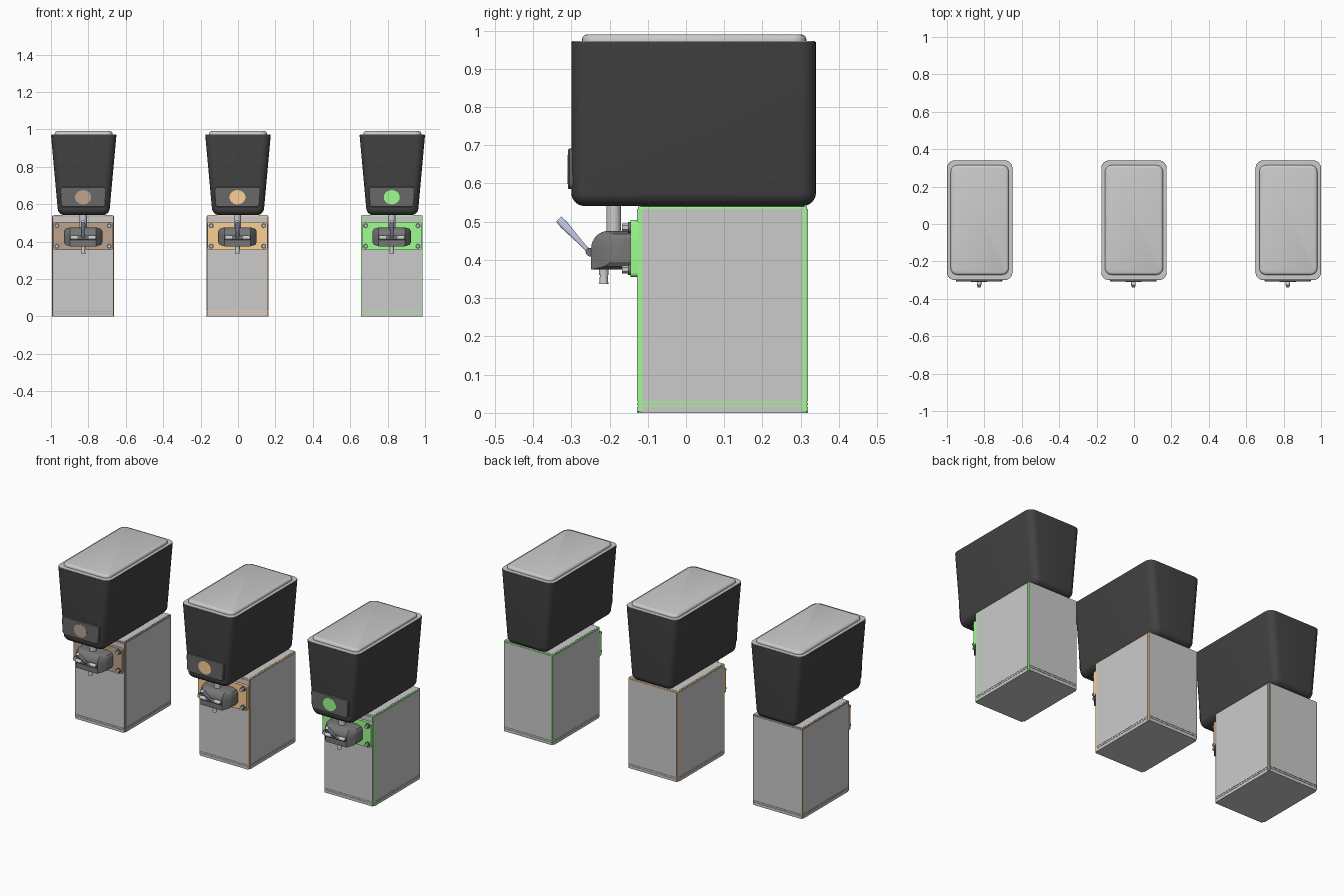
import bpy, bmesh
from math import sin, cos, pi
from mathutils import Vector, Matrix

if "Cube" in bpy.data.objects:
    bpy.data.objects.remove(bpy.data.objects["Cube"])


def material(name, rgb):
    m = bpy.data.materials.new(name)
    m.diffuse_color = (*rgb, 1)
    m.use_nodes = True
    m.node_tree.nodes["Principled BSDF"].inputs["Base Color"].default_value = m.diffuse_color
    return m


def finish(name, bm, mat=None, angle=None):
    bmesh.ops.recalc_face_normals(bm, faces=bm.faces)
    me = bpy.data.meshes.new(name)
    bm.to_mesh(me)
    bm.free()
    ob = bpy.data.objects.new(name, me)
    bpy.context.collection.objects.link(ob)
    if mat:
        me.materials.append(mat)
    if angle:
        bpy.ops.object.select_all(action='DESELECT')
        ob.select_set(True)
        bpy.context.view_layer.objects.active = ob
        bpy.ops.object.shade_smooth_by_angle(angle=angle)
    return ob


def box(name, x, y, z, mat=None, bevel=0):
    """Box from (min, max) ranges, optionally with bevelled edges."""
    bm = bmesh.new()
    bmesh.ops.create_cube(bm, size=1)
    for v in bm.verts:
        v.co = [r[0] + (c + .5) * (r[1] - r[0]) for r, c in zip((x, y, z), v.co)]
    if bevel:
        bmesh.ops.bevel(bm, geom=bm.edges[:], offset=bevel, segments=2,
                        profile=.5, affect='EDGES')
    return finish(name, bm, mat)


def loft(name, rings, mat=None, angle=.6):
    """Skin a list of equal-length rings and cap both ends."""
    bm = bmesh.new()
    vs = [[bm.verts.new(p) for p in ring] for ring in rings]
    n = len(vs[0])
    for a, b in zip(vs, vs[1:]):
        for i in range(n):
            j = (i + 1) % n
            bm.faces.new((a[i], a[j], b[j], b[i]))
    bm.faces.new(vs[0])
    bm.faces.new(vs[-1])
    return finish(name, bm, mat, angle)


def rod(name, p, q, r, mat=None, sides=20, r2=None):
    p, q = Vector(p), Vector(q)
    d = q - p
    bm = bmesh.new()
    rot = d.to_track_quat('Z', 'Y').to_matrix().to_4x4()
    bmesh.ops.create_cone(bm, cap_ends=True, segments=sides, radius1=r,
                          radius2=r if r2 is None else r2, depth=d.length,
                          matrix=Matrix.Translation((p + q) / 2) @ rot)
    return finish(name, bm, mat, .6 if sides > 8 else None)


def rounded(hx, hy, r, n=6):
    """Rounded rectangle outline, as 2D points."""
    pts = []
    for k, (sx, sy) in enumerate(((1, 1), (-1, 1), (-1, -1), (1, -1))):
        for i in range(n + 1):
            a = (k + i / n) * pi / 2
            pts.append((sx * (hx - r) + r * cos(a), sy * (hy - r) + r * sin(a)))
    return pts


black = material("tank_black", (.055, .055, .055))
dark = material("valve_dark", (.18, .18, .18))
badge_dark = material("badge_dark", (.14, .14, .14))
blue = material("lever_blue", (.55, .6, .8))


def base(s, cx, trim):
    # coloured core shows as seams between the grey panels
    box("base_trim_" + s, (cx - .164, cx + .164), (-.126, .317), (.002, .54), trim, .003)
    for z0, z1, part in ((0, .016, "foot"), (.019, .026, "strip"), (.030, .533, "panel")):
        for sx, side in ((-1, "left"), (1, "right")):
            xs = sorted((cx + sx * .155, cx + sx * .1655))
            box(f"base_{side}_{part}_{s}", xs, (-.115, .306), (z0, z1))
        for y, side in (((-.128, -.12), "front"), ((.31, .319), "back")):
            box(f"base_{side}_{part}_{s}", (cx - .159, cx + .159), y, (z0, z1))
    box("base_bottom_" + s, (cx - .16, cx + .16), (-.122, .313), (0, .01))
    box("base_top_" + s, (cx - .157, cx + .157), (-.119, .31), (.53, .541))


def tank(s, cx):
    z0, z1, cy, rad = .541, .97, .02, .035
    rings = []
    levels = [(z0 + rad * (1 - cos(i * pi / 12)), rad * (1 - sin(i * pi / 12))) for i in range(7)]
    for z, inset in levels + [(z1, 0)]:
        hx = .136 + .039 * (z - z0) / (z1 - z0) - inset
        rings.append([(cx + u, cy + v, z) for u, v in
                      rounded(hx, .32 - inset, .042 - inset)])
    loft("tank_" + s, rings, black)
    # rim and raised lid with a rounded edge
    loft("lid_rim_" + s, [[(cx + u, cy + v, z) for u, v in rounded(.173, .318, .04)]
                          for z in (.968, .973)])
    loft("lid_" + s, [[(cx + u, .0215 + v, z) for u, v in
                       rounded(.155 - i, .293 - i, .035 - i)]
                      for z, i in ((.97, 0), (.978, 0), (.984, .002), (.988, .006), (.99, .013))])


def badge(s, cx, colour):
    rings = [[(cx + u * k * (1 + .5 * v), y, .638 + v * k) for u, v in rounded(.122, .053, .016)]
             for y, k in ((-.295, 1), (-.305, 1), (-.308, .97))]
    loft("badge_" + s, rings, badge_dark)
    disc = [[(cx + .043 * cos(i * pi / 16), y, .637 + .038 * sin(i * pi / 16)) for i in range(32)]
            for y in (-.305, -.3095)]
    loft("badge_disc_" + s, disc, colour)


def valve(s, cx, colour):
    # mounting plate with four bolts
    loft("valve_plate_" + s, [[(cx + u, y, .43 + v) for u, v in rounded(.16, .075, .012)]
                              for y in (-.126, -.145)], colour)
    for sx in (-1, 1):
        for z in (.375, .485):
            x = cx + sx * .14
            rod("bolt_washer_" + s, (x, -.143, z), (x, -.152, z), .014, dark)
            rod("bolt_head_" + s, (x, -.15, z), (x, -.167, z), .0105, None, 6)
    # body: rounded side profile, tapering towards both ends
    prof = [(-.143, .375), (-.248, .375)]
    prof += [(-.203 - .045 * cos(i * pi / 16), .43 + .046 * sin(i * pi / 16)) for i in range(9)]
    prof += [(-.143, .476)]
    rings = [[(cx + x, -.143 + (y + .143) * k, .425 + (z - .425) * h) for y, z in prof]
             for x, k, h in ((-.103, .5, .6), (-.095, .68, .85), (-.07, 1, 1),
                             (.07, 1, 1), (.095, .68, .85), (.103, .5, .6))]
    loft("valve_body_" + s, rings, dark, .5)
    # hinge pin with light collars
    rod("hinge_pin_" + s, (cx - .07, -.25, .42), (cx + .07, -.25, .42), .011, dark)
    for sx in (-1, 1):
        rod("hinge_collar_" + s, (cx + sx * .03, -.252, .421), (cx + sx * .065, -.252, .421), .0105)
    # flat lever, widening towards its tip
    lo, hi = Vector((cx, -.25, .418)), Vector((cx, -.333, .507))
    d = (hi - lo).normalized()
    n = Vector((0, d.z, -d.y))
    rings = []
    for t, w, h in ((0, .010, .005), (.3, .010, .006), (.85, .012, .011), (1, .009, .009)):
        c = lo.lerp(hi, t)
        rings.append([c + Vector((u, 0, 0)) + n * v for u, v in rounded(w, h, h * .6, 3)])
    loft("lever_" + s, rings, blue)
    # feed tube from the tank and outlet nozzle
    rod("feed_tube_" + s, (cx, -.189, .46), (cx, -.189, .55), .0195)
    rod("nozzle_collar_" + s, (cx, -.215, .36), (cx, -.215, .378), .0125)
    rod("nozzle_" + s, (cx, -.215, .337), (cx, -.215, .362), .012, None, 20, .010)


units = (("left", -.825, (.51, .37, .27)),
         ("middle", 0, (.98, .62, .30)),
         ("right", .825, (.34, 1.0, .28)))
for side, cx, rgb in units:
    colour = material("trim_" + side, rgb)
    shift = cx - .003
    base(side, shift, colour)
    tank(side, cx)
    badge(side, shift, colour)
    valve(side, shift, colour)
